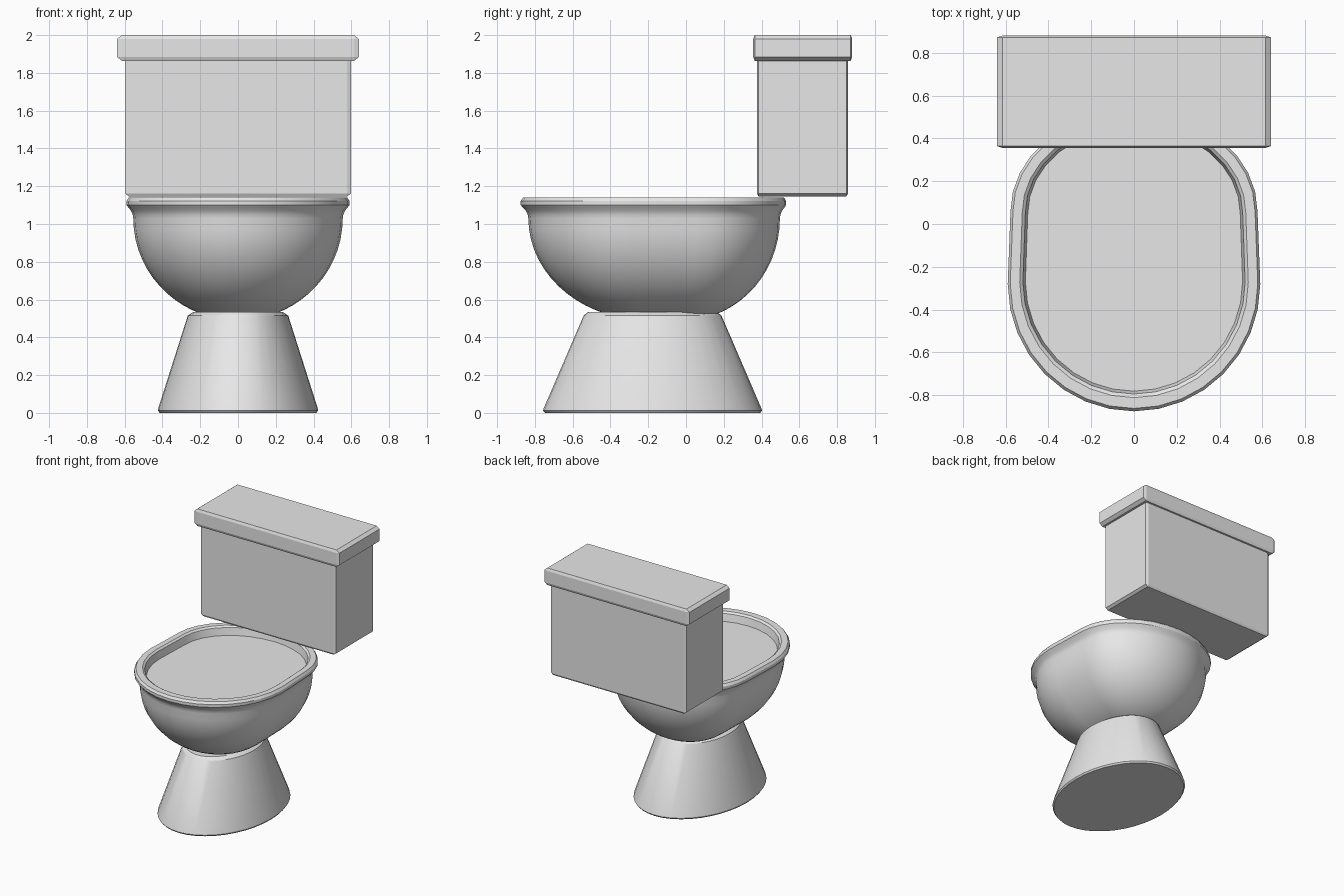
import bpy, bmesh
from math import sin, cos, pi, sqrt

cube = bpy.data.objects.get("Cube")
if cube:
    bpy.data.objects.remove(cube, do_unlink=True)

# One ceramic colour
GREY = (0.8, 0.8, 0.8, 1)
ceramic = bpy.data.materials.new("ceramic_grey")
ceramic.use_nodes = True
ceramic.diffuse_color = GREY
ceramic.node_tree.nodes["Principled BSDF"].inputs["Base Color"].default_value = GREY


def finish(name, bm, smooth=False):
    bmesh.ops.recalc_face_normals(bm, faces=bm.faces)
    mesh = bpy.data.meshes.new(name)
    bm.to_mesh(mesh)
    bm.free()
    mesh.materials.append(ceramic)
    obj = bpy.data.objects.new(name, mesh)
    bpy.context.collection.objects.link(obj)
    if smooth:
        bpy.ops.object.select_all(action="DESELECT")
        obj.select_set(True)
        bpy.context.view_layer.objects.active = obj
        bpy.ops.object.shade_smooth_by_angle(angle=pi / 6)
    return obj


def loft(name, rings):
    """Skin a stack of closed rings and cap both ends."""
    bm = bmesh.new()
    loops = [[bm.verts.new(p) for p in ring] for ring in rings]
    n = len(loops[0])
    for a, b in zip(loops, loops[1:]):
        for i in range(n):
            j = (i + 1) % n
            bm.faces.new((a[i], a[j], b[j], b[i]))
    bm.faces.new(loops[0])
    bm.faces.new(loops[-1])
    return finish(name, bm, smooth=True)


def chamfered_box(name, low, high, cut):
    """Box whose chamfer width differs along each axis."""
    mid = [(a + b) / 2 for a, b in zip(low, high)]
    half = [(b - a) / 2 for a, b in zip(low, high)]
    bm = bmesh.new()
    for sx in (-1, 1):
        for sy in (-1, 1):
            for sz in (-1, 1):
                for flush in range(3):
                    size = [h if k == flush else h - cut[k] for k, h in enumerate(half)]
                    bm.verts.new([m + s * h for m, s, h in zip(mid, (sx, sy, sz), size)])
    bmesh.ops.convex_hull(bm, input=bm.verts)
    bmesh.ops.dissolve_limit(bm, angle_limit=0.01, verts=bm.verts, edges=bm.edges)
    return finish(name, bm)


def ellipse(rx, ry, z, cy, n=40):
    return [(rx * cos(2 * pi * i / n), cy + ry * sin(2 * pi * i / n), z) for i in range(n)]


def oval(s, z, n=16):
    """Long oval: rounder front, flatter back, short straight sides."""
    straight = 0.17 * (0.55 + 0.45 * s)
    back = [(0.577 * s * cos(pi * i / n), -0.11 + straight + 0.47 * s * sin(pi * i / n), z)
            for i in range(n + 1)]
    front = [(-0.59 * s * cos(pi * i / n), -0.11 - straight - 0.595 * s * sin(pi * i / n), z)
             for i in range(n + 1)]
    return back + front


# Pedestal: flared oval cone with chamfered ends
loft("pedestal", [ellipse(rx, ry, z, -0.177) for rx, ry, z in (
    (0.415, 0.57, 0), (0.424, 0.58, 0.012), (0.422, 0.576, 0.025),
    (0.266, 0.365, 0.515), (0.235, 0.34, 0.535))])

# Bowl: rounded body, flared rim, shallow recess with flat floor
DEPTH, EQUATOR, STEPS = 0.54, 1.03, 14
body = []
for i in range(STEPS + 1):
    z = EQUATOR - 0.51 * cos(pi / 2 * i / STEPS)
    body.append((0.94 * sqrt(1 - ((EQUATOR - z) / DEPTH) ** 2), z))
rim = [(0.945, 1.05), (0.96, 1.07), (0.985, 1.088), (1, 1.1), (1, 1.122),
       (0.98, 1.14), (0.905, 1.14), (0.88, 1.128), (0.86, 1.07)]
loft("bowl", [oval(s, z) for s, z in body + rim])

# Cistern and its overhanging lid
chamfered_box("tank", (-0.598, 0.376, 1.146), (0.598, 0.857, 1.89), (0.02, 0.008, 0.015))
chamfered_box("tank_lid", (-0.64, 0.356, 1.864), (0.64, 0.88, 2.0), (0.025, 0.008, 0.02))
